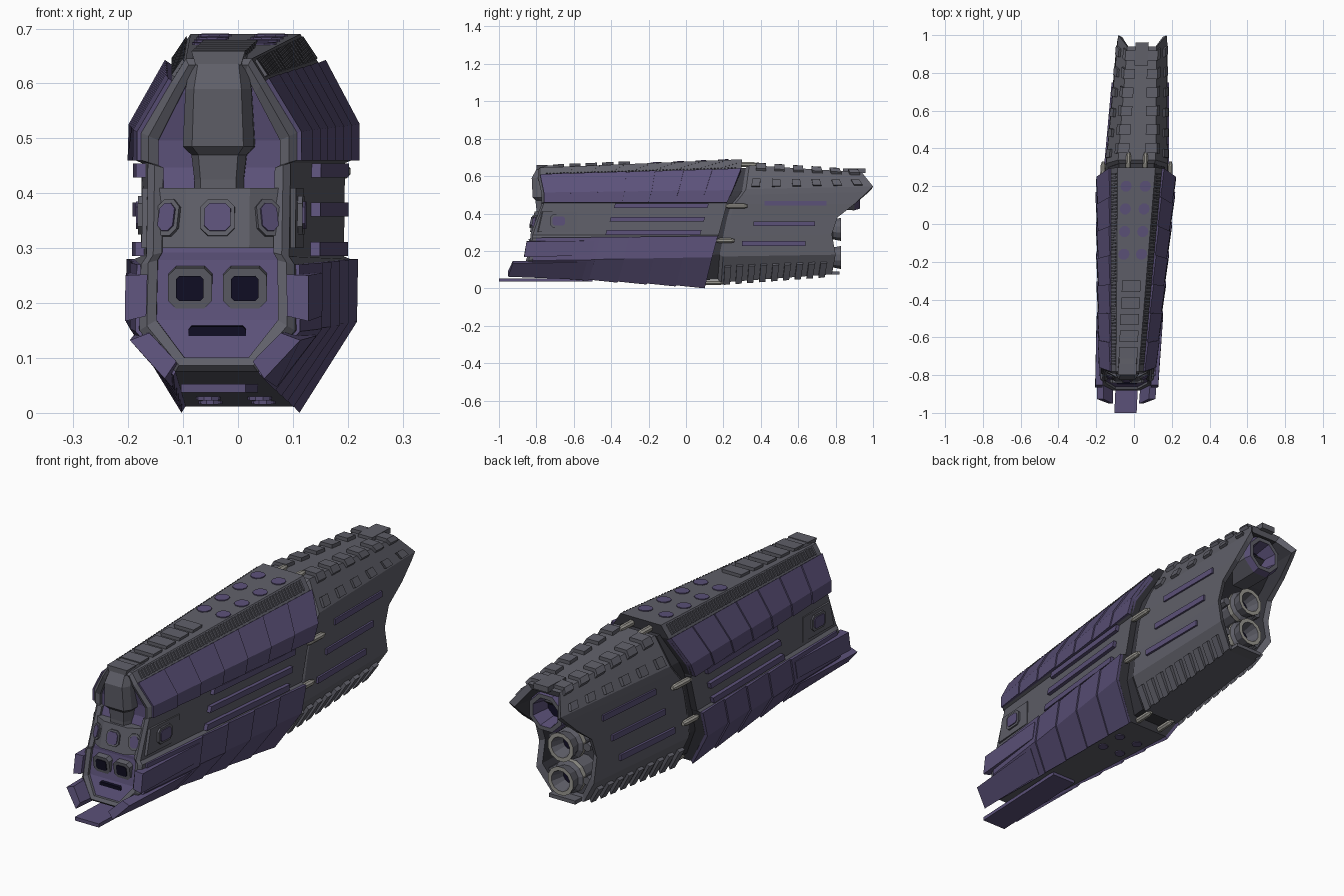
import bpy, bmesh, math
from mathutils import Vector as V, Matrix

if "Cube" in bpy.data.objects:
    bpy.data.objects.remove(bpy.data.objects["Cube"])

COL = {"grey": (.115, .115, .14), "purple": (.105, .082, .19), "navy": (.006, .005, .02),
       "dark_grey": (.04, .04, .05), "pale_metal": (.32, .31, .28)}
MATS = {}
for k, c in COL.items():
    MATS[k] = bpy.data.materials.new(k)
    MATS[k].diffuse_color = (*c, 1)


class Part:
    """Collects geometry for one object; the hull leans slightly sideways along y."""
    def __init__(self, name, *mats):
        self.name, self.mats, self.bm = name, mats, bmesh.new()

    def solid(self, rings, m=0, bands=None, cap0=None, cap1=None):
        vs = [[self.bm.verts.new(p) for p in r] for r in rings]
        n = len(vs[0])
        for k in range(len(vs) - 1):
            for i in range(n):
                j = (i + 1) % n
                f = self.bm.faces.new((vs[k][i], vs[k][j], vs[k + 1][j], vs[k + 1][i]))
                f.material_index = bands[k] if bands else m
        for r, cm in ((vs[0], cap0), (vs[-1], cap1)):
            for i in range(n // 2 - 1):
                f = self.bm.faces.new((r[i], r[i + 1], r[n - 2 - i], r[n - 1 - i]))
                f.material_index = m if cm is None else cm

    def plate(self, lines, u0, u1, o0, o1=None, m=0, depth=.012):
        rings = []
        for u, o in ((u0, o0), (u1, o0 if o1 is None else o1)):
            pts = [(at(l, u), l[2]) for l in lines]
            rings.append([p + d * o for p, d in pts] + [p - d * depth for p, d in reversed(pts)])
        self.solid(rings, m)

    def box(self, c, s, m=0, rz=0, rx=0, bev=0):
        # octagon-cornered slab facing -y
        w, h, b = s[0] / 2, s[2] / 2, bev
        o = [(w - b, h), (w, h - b), (w, b - h), (w - b, -h), (b - w, -h), (-w, b - h), (-w, h - b), (b - w, h)]
        if not b:
            o = [(w, h), (w, -h), (-w, -h), (-w, h)]
        M = Matrix.Translation(c) @ Matrix.Rotation(rz, 4, 'Z') @ Matrix.Rotation(rx, 4, 'X')
        self.solid([[M @ V((x, y, z)) for x, z in o] for y in (-s[1] / 2, s[1] / 2)], m)

    def tube(self, x, z, prof, n=8, bands=None, m=0, cap1=None):
        ang = [2 * math.pi * (i + .5) / n for i in range(n)]
        self.solid([[V((x + r * math.cos(a), y, z + r * math.sin(a))) for a in ang] for y, r in prof],
                   m, bands, None, cap1)

    def done(self, mirror=False):
        bm = self.bm
        if mirror:
            g = bmesh.ops.duplicate(bm, geom=bm.verts[:] + bm.edges[:] + bm.faces[:])["geom"]
            for v in g:
                if isinstance(v, bmesh.types.BMVert):
                    v.co.x *= -1
        for v in bm.verts:
            v.co.x += .045 * v.co.y
        bmesh.ops.recalc_face_normals(bm, faces=bm.faces[:])
        me = bpy.data.meshes.new(self.name)
        bm.to_mesh(me)
        bm.free()
        for k in self.mats:
            me.materials.append(MATS[k])
        bpy.context.collection.objects.link(bpy.data.objects.new(self.name, me))


# long hull edges: front point, rear point, outward direction
def line(f, r, d):
    return V(f), V(r), V((d[0], 0, d[1])).normalized()
def at(l, u):
    return l[0].lerp(l[1], u)
def mix(a, b, t):
    return a[0].lerp(b[0], t), a[1].lerp(b[1], t), a[2].lerp(b[2], t).normalized()
def ring(lines, u, sx=1, sz=1, dy=0, zc=.36):
    p = [at(l, u) for l in lines]
    p = [V((q.x * sx, q.y + dy, zc + (q.z - zc) * sz)) for q in p]
    return p + [V((-q.x, q.y, q.z)) for q in reversed(p)]


A = line((.06, -.78, .645), (.10, .30, .69), (.3, 1))
B = line((.085, -.78, .605), (.135, .295, .635), (.8, .55))
C = line((.142, -.76, .51), (.197, .25, .522), (1, .3))
D = line((.142, -.76, .46), (.197, .22, .46), (1, 0))
D2 = line((.13, -.76, .455), (.185, .22, .455), (1, 0))
E2 = line((.13, -.82, .285), (.185, .175, .285), (1, 0))
E = line((.14, -.82, .27), (.197, .17, .28), (1, 0))
G = line((.142, -.84, .15), (.197, .14, .17), (1, -.3))
H = line((.075, -.87, .075), (.10, .10, .012), (.5, -.8))
FRONT = [A, B, C, D, D2, E2, E, G, H]

# front hull with framed, recessed purple face
p = Part("front_hull", "grey", "purple", "dark_grey")
p.solid([ring(FRONT, 0, .78, .91, .008), ring(FRONT, 0, .78, .91, -.004), ring(FRONT, 0, .9, .96, -.012),
         ring(FRONT, 0), ring(FRONT, 1)], bands=[0, 0, 0, 0], cap0=1, cap1=2)
p.done()

# overlapping armour plates
p = Part("upper_armour", "purple")
for i in range(7):
    p.plate([B, C, D], i / 7, (i + 1) / 7, .008, .014)
p.done(True)
p = Part("lower_armour", "purple")
for u0, u1 in [(.02, .36)] + [(.36 + .16 * i, .52 + .16 * i) for i in range(4)]:
    p.plate([E, G, H], u0, u1, .007, .014)
p.done(True)

# forward fins and chin tab
p = Part("front_fins", "purple")
p.plate([mix(G, H, .1), mix(G, H, .95)], -.085, .32, .026, .016)
p.plate([mix(E, G, .15), mix(E, G, .8)], -.03, .34, .028, .016)
p.done(True)
p = Part("chin_tab", "purple")
p.box((0, -.75, .045), (.118, .5, .016))
p.done()

# ribbed strips beside the roof
p = Part("roof_ribs", "grey", "pale_metal")
for i in range(56):
    u = .03 + i * .017
    p.plate([mix(A, B, .15), mix(A, B, .85)], u, u + .008, .006)
p.done(True)

# side bars on the front hull
p = Part("front_side_bars", "purple")
for t in (.08, .5, .92):
    p.plate([mix(D2, E2, t - .075), mix(D2, E2, t + .075)], .39, .9, .017)
p.done(True)

# roof and belly spots, roof ridge
p = Part("roof_and_belly_spots", "purple")
for y in (.2, .08, -.04, -.16):
    u = (y + .78) / 1.08
    x = .04 + .012 * u
    for z0, r in ((.645 + .045 * u, .03), (.07 - .058 * (y + .87) / .97, .022)):
        if z0 < .3 and y > .05:
            continue
        p.solid([[V((x + r * math.cos(a * math.pi / 5), y + r * math.sin(a * math.pi / 5),
                     z0 + h + .042 * r * math.sin(a * math.pi / 5))) for a in range(10)] for h in (-.004, .004)])
p.done(True)
p = Part("roof_ridge", "grey")
for i in range(6):
    y = -.33 - i * .088
    zz = .645 + .045 * (y + .78) / 1.08
    p.plate([line((-.045, y - .03, zz), (-.045, y + .03, zz + .002), (-.3, 1)),
             line((.045, y - .03, zz), (.045, y + .03, zz + .002), (.3, 1))], 0, 1, .014)
p.done()

# nose column
p = Part("nose_column", "grey")
p.solid([[V(q) for q in ((w, -.68, z), (w, y + .03, z), (w * .72, y, z), (-w * .72, y, z), (-w, y + .03, z), (-w, -.68, z))]
         for z, w, y in ((.4, .045, -.8), (.425, .045, -.8), (.47, .05, -.805), (.485, .065, -.82),
                         (.59, .06, -.825), (.645, .05, -.795), (.658, .045, -.77))])
p.done()

# brow band with windows
p = Part("brow_band", "grey")
p.solid([[V(q) for q in ((.145, -.58, z), (.14, -.79 + d, z), (.058, -.835 + d, z),
                         (-.058, -.835 + d, z), (-.14, -.79 + d, z), (-.145, -.58, z))]
         for z, d in ((.3, 0), (.41, .025))])
p.done()
p = Part("brow_windows", "grey", "purple")
for x, y, rz, w in ((0, -.823, 0, .062), (.09, -.806, .5, .046), (-.09, -.806, -.5, .046)):
    p.box((x, y, .355), (w, .012, .068), 0, rz, -.22, .014)
    p.box((x, y, .355), (w - .014, .02, .052), 1, rz, -.22, .01)
for s in (1, -1):
    p.box((s * .143, -.68, .36), (.09, .014, .07), 0, s * math.pi / 2, 0, .014)
    p.box((s * .143, -.68, .36), (.068, .022, .05), 1, s * math.pi / 2, 0, .01)
p.done()

# eye vents and mouth slot
p = Part("face_vents", "grey", "navy")
for x in (-.05, .05):
    p.box((x, -.823, .229), (.08, .026, .074), 0, 0, .16, .014)
    p.box((x, -.823, .229), (.05, .032, .046), 1, 0, .16, .006)
p.box((0, -.835, .143), (.105, .02, .032), 1, 0, .16, .006)
p.done()

# rear hull with hollow stern
a = line((.10, .32, .66), (.078, .94, .62), (.4, 1))
c = line((.162, .30, .53), (.128, 1.0, .545), (1, .35))
c1 = line((.166, .28, .50), (.132, .97, .515), (1, .1))
c2 = line((.168, .24, .45), (.138, .90, .45), (1, 0))
d = line((.168, .22, .38), (.14, .81, .38), (1, 0))
e = line((.168, .20, .28), (.142, .78, .29), (1, 0))
g = line((.163, .18, .17), (.142, .80, .18), (1, -.3))
h = line((.09, .17, .03), (.078, .78, .075), (.4, -1))
REAR = [a, c, c1, c2, d, e, g, h]
p = Part("rear_hull", "grey", "dark_grey")
p.solid([ring(REAR, 0, .93, .95), ring(REAR, .03), ring(REAR, 1), ring(REAR, 1, .84, .9, -.01),
         ring(REAR, 1, .8, .88, -.13)], bands=[0, 0, 0, 1], cap0=1, cap1=1)
p.done()
p = Part("hull_joint", "dark_grey")
p.solid([ring(REAR, 0, .94, .96, -.1), ring(REAR, 0, .92, .94, .04)])
p.done()

# rear armour blocks along roof and belly edges
p = Part("rear_armour_blocks", "grey")
roof = (a[0] - V((.055, 0, 0)), a[1] - V((.05, 0, 0)), V((0, 0, 1)))
for i in range(6):
    u = .09 + i * .158
    p.plate([roof, a, mix(a, c, .22)], u, u + .085, .016)
    p.plate([mix(a, c, .62), mix(a, c, .92)], u - .02, u + .045, .013)
for i in range(9):
    u = .05 + i * .104
    p.plate([mix(g, h, .35), mix(g, h, .75), h], u, u + .055, .015)
p.done(True)

# rear side bars
p = Part("rear_side_bars", "purple")
for z, y0, y1 in ((.455, .42, .75), (.345, .36, .69), (.24, .3, .64)):
    k = [line((.168, .2, z + s), (.141, .8, z + s), (1, 0)) for s in (.013, -.013)]
    p.plate(k, (y0 - .2) / .6, (y1 - .2) / .6, .009)
p.done(True)

# stern lip and belly flap
p = Part("stern_lips", "grey")
p.box((0, .90, .628), (.07, .12, .025))
p.box((0, .76, .082), (.13, .12, .016))
p.done()

# engines
p = Part("main_engine", "purple", "grey", "navy")
p.tube(0, .505, [(.75, .09), (.90, .095), (.93, .085), (.93, .066), (.85, .05)], 8, [1, 0, 1, 0], cap1=2)
p.done()
p = Part("lower_engines", "grey", "pale_metal", "navy")
for z in (.315, .165):
    p.tube(0, z, [(.62, .06), (.74, .062), (.755, .072), (.775, .072), (.785, .055), (.83, .064),
                  (.83, .046), (.77, .03)], 12, [0, 0, 1, 0, 0, 1, 0], cap1=2)
    for x in (-.085, .085):
        p.tube(x, z, [(.6, .02), (.77, .02)], 6)
p.done()

# joint clamps and cables
p = Part("joint_clamps", "pale_metal")
for x, z, y0, y1 in ((.178, .44, .21, .33), (.178, .255, .16, .26), (.045, .662, .28, .38), (.06, .03, .09, .2)):
    p.tube(x, z, [(y0, .008), (y0 + .02, .014), (y1 - .02, .014), (y1, .008)], 8)
p.done(True)

for m in bpy.data.materials:
    if m.users and not m.is_grease_pencil:
        m.use_nodes = True
        m.node_tree.nodes["Principled BSDF"].inputs["Base Color"].default_value = m.diffuse_color
